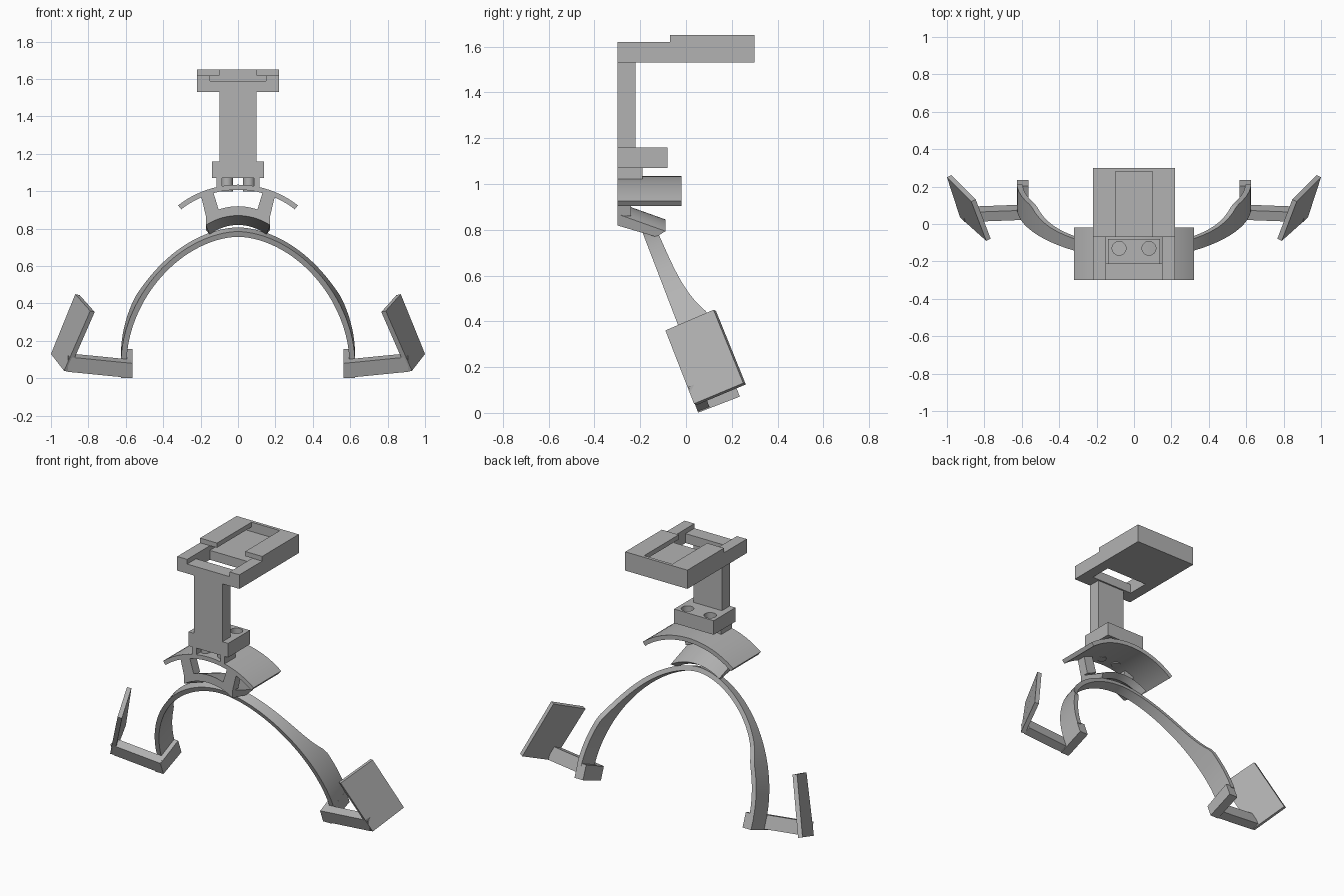
import bpy, bmesh, math
from mathutils import Vector

cube = bpy.data.objects.get("Cube")
if cube:
    bpy.data.objects.remove(cube)

grey = bpy.data.materials.new("plain_grey")
grey.use_nodes = True
COLOUR = (0.45, 0.45, 0.45, 1)
grey.diffuse_color = COLOUR
grey.node_tree.nodes["Principled BSDF"].inputs["Base Color"].default_value = COLOUR


def finish(name, bm, smooth=False):
    bmesh.ops.recalc_face_normals(bm, faces=bm.faces)
    mesh = bpy.data.meshes.new(name)
    bm.to_mesh(mesh)
    bm.free()
    mesh.materials.append(grey)
    ob = bpy.data.objects.new(name, mesh)
    bpy.context.collection.objects.link(ob)
    if smooth:
        bpy.ops.object.select_all(action="DESELECT")
        bpy.context.view_layer.objects.active = ob
        ob.select_set(True)
        bpy.ops.object.shade_smooth_by_angle(angle=math.radians(30))
    return ob


def loft(name, sections, smooth=False):
    """Skin a row of matching cross-sections and cap both ends."""
    bm = bmesh.new()
    rings = [[bm.verts.new(p) for p in s] for s in sections]
    for a, b in zip(rings, rings[1:]):
        for i in range(len(a)):
            j = (i + 1) % len(a)
            bm.faces.new((a[i], a[j], b[j], b[i]))
    bm.faces.new(rings[0])
    bm.faces.new(rings[-1])
    return finish(name, bm, smooth)


def box(name, x, y, z):
    return loft(name, [[(u, y[0], z[0]), (u, y[1], z[0]), (u, y[1], z[1]), (u, y[0], z[1])] for u in x])


def cylinder(name, x, y, r, z):
    ring = [(x + r * math.cos(a), y + r * math.sin(a))
            for a in (math.tau * i / 32 for i in range(32))]
    return loft(name, [[(u, v, h) for u, v in ring] for h in z], True)


def cut(target, cutter):
    cutter.hide_render = True
    mod = target.modifiers.new("cut", "BOOLEAN")
    mod.operation = "DIFFERENCE"
    mod.solver = "EXACT"
    mod.object = cutter
    bpy.context.view_layer.objects.active = target
    bpy.ops.object.modifier_apply(modifier=mod.name)
    bpy.data.objects.remove(cutter)


# Top tray with a lowered front, an undercut slot and an opening
tray = box("top_tray", (-0.22, 0.22), (-0.3, 0.3), (1.53, 1.65))
cut(tray, box("front_step", (-0.3, 0.3), (-0.4, -0.07), (1.62, 1.7)))
cut(tray, box("wide_slot", (-0.15, 0.15), (-0.4, 0.28), (1.59, 1.62)))
cut(tray, box("slot_mouth", (-0.1, 0.1), (-0.4, 0.28), (1.6, 1.7)))
cut(tray, box("opening", (-0.15, 0.15), (-0.21, -0.07), (1.5, 1.7)))

# Column and drilled mounting block
box("column", (-0.1, 0.1), (-0.3, -0.22), (1.1, 1.54))
block = box("mounting_block", (-0.14, 0.14), (-0.3, -0.08), (1.07, 1.16))
for s in (-1, 1):
    cut(block, cylinder("screw_hole", s * 0.08, -0.13, 0.037, (1.0, 1.2)))

# Neck legs, pins and struts
for s, side in ((1, "left"), (-1, "right")):
    box(side + "_neck_leg", (s * 0.085, s * 0.115), (-0.3, -0.19), (1.005, 1.08))
    cylinder(side + "_neck_pin", s * 0.058, -0.24, 0.03, (1.0, 1.08))
    strut = ((0.2, 0.985), (0.135, 1.005), (0.1, 0.89), (0.17, 0.86))
    loft(side + "_strut", [[(s * u, y, z) for u, z in strut] for y in (-0.3, -0.24)])


# Curved shield over the base
def arc_z(x, centre, radius):
    return centre + math.sqrt(radius ** 2 - x ** 2)


shield = []
for i in range(25):
    a = math.radians(38) * (i / 12 - 1)
    inner, outer = [(r * math.sin(a), 0.515 + r * math.cos(a)) for r in (0.493, 0.52)]
    shield.append([(p[0], y, p[1]) for p, y in
                   ((inner, -0.3), (outer, -0.3), (outer, -0.02), (inner, -0.02))])
loft("shield", shield, True)

# Arched base sloping down to the headband
base = []
for i in range(17):
    x = 0.172 * (i / 8 - 1)
    z = arc_z(x, 0.606, 0.314)
    base.append([(x, -0.3, z - 0.05), (x, -0.3, z), (x, -0.09, z - 0.075), (x * 0.88, -0.13, z - 0.1)])
loft("arched_base", base, True)

# Headband frame leans back about the x axis
TILT = math.radians(21)


def lean(x, y, z):
    return (x, y * math.cos(TILT) - z * math.sin(TILT), y * math.sin(TILT) + z * math.cos(TILT))


def band_back(z):
    t = min(max((0.8 - z) / 0.43, 0), 1)
    return 0.167 + 0.02 * t + 0.061 * t ** 4


def band_point(a, thick):
    c, s = math.cos(a), math.sin(a)
    x = math.copysign(abs(c) ** 1.1, c) * (0.625 - thick)
    return x, 0.06 + (0.74 - thick) * abs(s) ** 1.1


band = []
for i in range(65):
    a = math.pi * i / 64
    (xo, zo), (xi, zi) = band_point(a, 0), band_point(a, 0.03)
    back = band_back(zo)
    band.append([lean(xo, 0.105, zo), lean(xo, back, zo), lean(xi, back, zi), lean(xi, 0.105, zi)])
loft("headband", band, True)

# Clips, side arms and angled ear plates
OUTER = [(0.87, 0.12, 0.45), (0.79, -0.09, 0.36), (0.93, 0.035, 0.04), (1.0, 0.25, 0.13)]
INWARD = Vector((-0.88, 0.42, -0.21)) * 0.027
for s, side in ((1, "left"), (-1, "right")):
    loft(side + "_clip", [[lean(s * x, y, z) for y, z in
         ((0.05, -0.018), (0.245, -0.018), (0.245, 0.075), (0.05, 0.065))] for x in (0.565, 0.625)])
    loft(side + "_arm", [[lean(s * x, y, z + rise) for y, z in
         ((0.05, -0.018), (0.105, -0.018), (0.105, 0.067), (0.05, 0.067))]
         for x, rise in ((0.57, 0), (0.91, 0.036))])
    plate = [[Vector(p) + INWARD * k for p in OUTER] for k in (0, 1)]
    loft(side + "_ear_plate", [[(s * p.x, p.y, p.z) for p in row] for row in plate])
